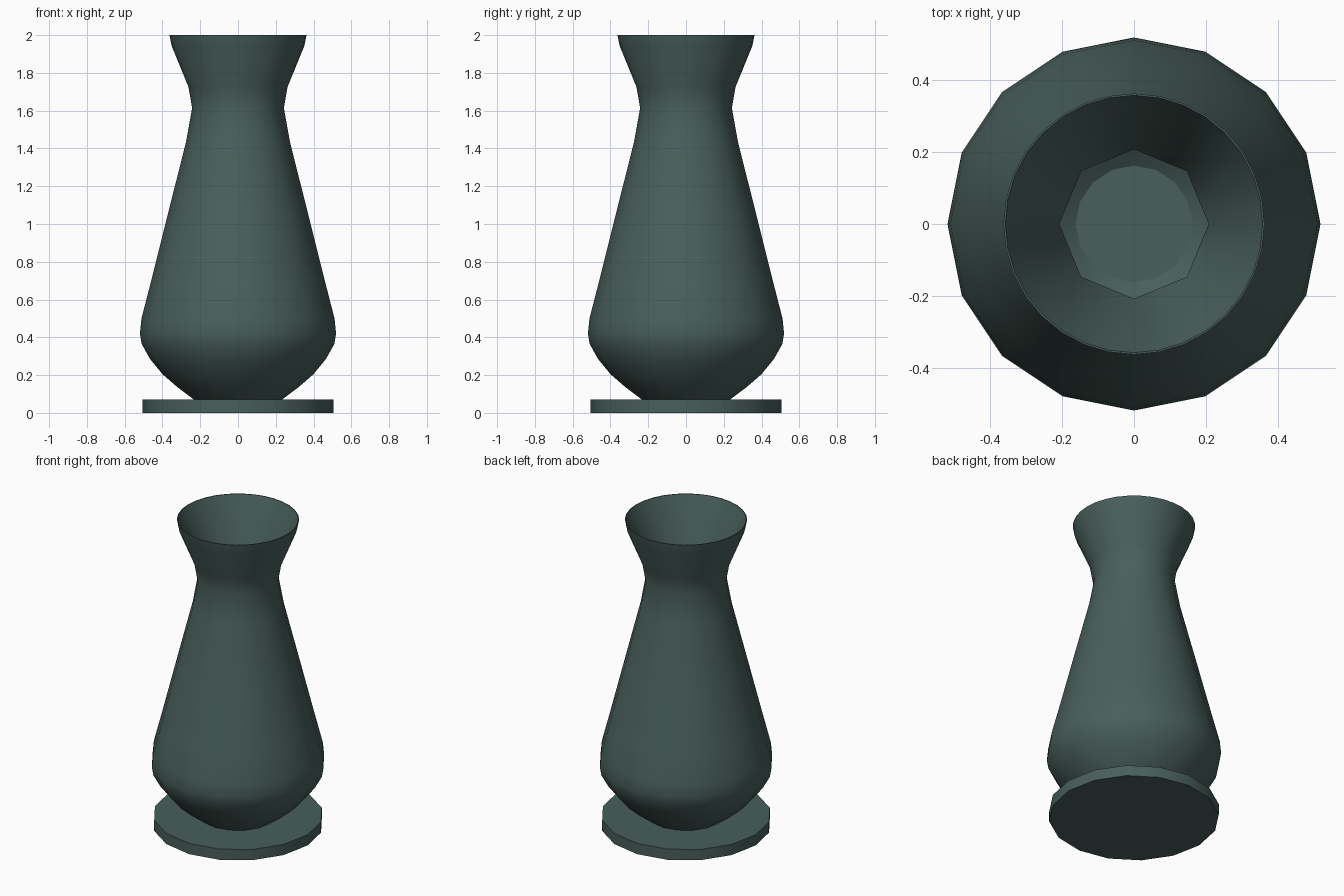
import bpy, bmesh, math

if "Cube" in bpy.data.objects:
    bpy.data.objects.remove(bpy.data.objects["Cube"])

mat = bpy.data.materials.new("dark_green_glaze")
mat.diffuse_color = (0.065, 0.115, 0.105, 1)
mat.use_nodes = True
mat.node_tree.nodes["Principled BSDF"].inputs["Base Color"].default_value = mat.diffuse_color


def ring(bm, n, r, z):
    return [bm.verts.new((r * math.cos(2 * math.pi * i / n),
                          r * math.sin(2 * math.pi * i / n), z)) for i in range(n)]


def stitch(bm, a, b):
    """Join ring a to ring b; one may have twice the sides of the other."""
    if len(a) == len(b):
        n = len(a)
        for i in range(n):
            j = (i + 1) % n
            bm.faces.new((a[i], a[j], b[j], b[i]))
        return
    c, f = (a, b) if len(a) < len(b) else (b, a)
    n, m = len(c), len(f)
    for i in range(n):
        j, k = (i + 1) % n, 2 * i
        mid, end = f[k + 1], f[(k + 2) % m]
        bm.faces.new((c[i], f[k], mid))
        bm.faces.new((c[i], mid, c[j]))
        bm.faces.new((c[j], mid, end))


def lathe(name, profile, closed=False):
    """Turn a profile of (sides, radius, z) rings into an object."""
    bm = bmesh.new()
    rings = [ring(bm, *p) for p in profile]
    for a, b in zip(rings, rings[1:]):
        stitch(bm, a, b)
    if closed:
        stitch(bm, rings[-1], rings[0])
    else:
        bm.faces.new(rings[0])
        bm.faces.new(rings[-1])
    bmesh.ops.recalc_face_normals(bm, faces=bm.faces)
    me = bpy.data.meshes.new(name)
    bm.to_mesh(me)
    bm.free()
    ob = bpy.data.objects.new(name, me)
    bpy.context.collection.objects.link(ob)
    me.materials.append(mat)
    bpy.ops.object.select_all(action='DESELECT')
    bpy.context.view_layer.objects.active = ob
    ob.select_set(True)
    bpy.ops.object.shade_smooth_by_angle(angle=math.radians(35))
    return ob


# Vase wall: outer skin from foot to lip, then inner skin back down
outer = [(16, 0.19, 0.04), (16, 0.233, 0.07), (16, 0.323, 0.138),
         (16, 0.40, 0.205), (16, 0.466, 0.286), (16, 0.51, 0.365),
         (16, 0.519, 0.42), (16, 0.511, 0.50), (16, 0.462, 0.69),
         (16, 0.372, 1.05), (16, 0.275, 1.435), (16, 0.243, 1.614),
         (16, 0.262, 1.725), (32, 0.352, 1.945), (32, 0.363, 2.0)]
inner = [(32, 0.358, 2.0), (32, 0.338, 1.955), (16, 0.238, 1.73),
         (8, 0.208, 1.614), (16, 0.245, 1.43), (16, 0.342, 1.04),
         (16, 0.432, 0.68), (16, 0.488, 0.42), (16, 0.44, 0.31),
         (16, 0.305, 0.165), (16, 0.155, 0.065)]
lathe("vase_body", outer + inner, closed=True)

# Flat base disc, also the floor seen through the neck
lathe("base_disc", [(16, 0.505, 0.0), (16, 0.505, 0.07)])
